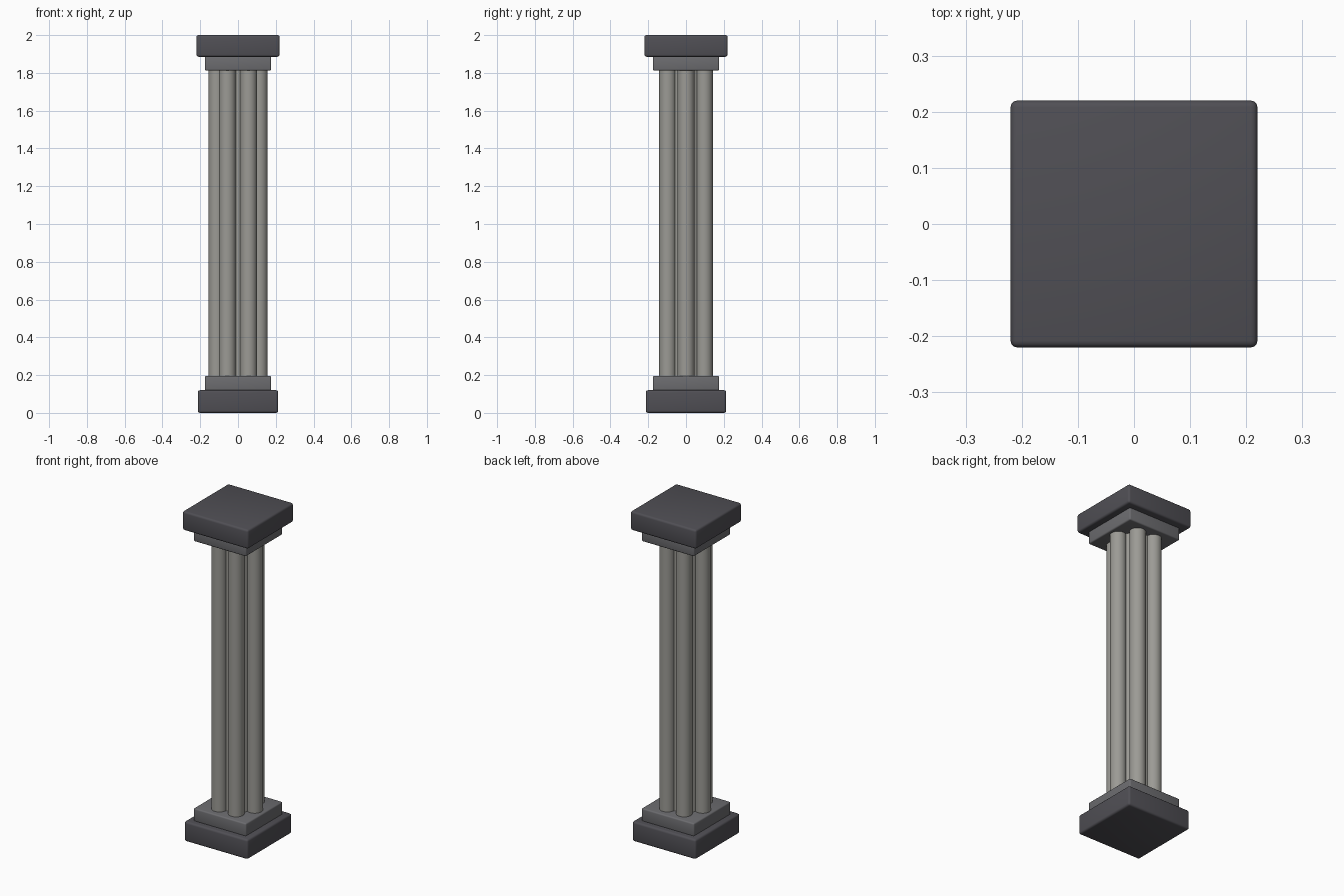
import bpy, math

if "Cube" in bpy.data.objects:
    bpy.data.objects.remove(bpy.data.objects["Cube"])


def material(name, rgb):
    m = bpy.data.materials.new(name)
    m.diffuse_color = (*rgb, 1)
    m.use_nodes = True
    m.node_tree.nodes["Principled BSDF"].inputs["Base Color"].default_value = m.diffuse_color
    return m


dark = material("dark_stone", (0.08, 0.078, 0.09))
mid = material("mid_stone", (0.15, 0.15, 0.16))
pale = material("pale_stone", (0.33, 0.325, 0.30))


def finish(obj, name, mat):
    obj.name = name
    obj.data.materials.append(mat)
    bpy.ops.object.shade_smooth_by_angle(angle=math.radians(35))


def slab(name, half, z0, z1, bevel, mat):
    bpy.ops.mesh.primitive_cube_add(size=1, location=(0, 0, (z0 + z1) / 2))
    obj = bpy.context.object
    obj.scale = (2 * half, 2 * half, z1 - z0)
    bpy.ops.object.transform_apply(location=False, rotation=False, scale=True)
    mod = obj.modifiers.new("rounded_edges", 'BEVEL')
    mod.width = bevel
    mod.segments = 3
    bpy.ops.object.modifier_apply(modifier=mod.name)
    finish(obj, name, mat)


def shaft(name, x, y, radius, z0=0.185, z1=1.82):
    bpy.ops.mesh.primitive_cylinder_add(vertices=32, radius=radius, depth=z1 - z0,
                                        location=(x, y, (z0 + z1) / 2))
    finish(bpy.context.object, name, pale)


# Stepped base
slab("base_plinth", 0.213, 0, 0.12, 0.012, dark)
slab("base_step", 0.176, 0.115, 0.195, 0.008, mid)

# Central core ringed by six slender shafts
shaft("core_shaft", 0, 0, 0.10)
for i in range(6):
    a = i * math.pi / 3
    shaft(f"outer_shaft_{i + 1}", 0.112 * math.cos(a), 0.112 * math.sin(a), 0.045)

# Stepped capital
slab("capital_step", 0.176, 1.812, 1.89, 0.008, mid)
slab("capital_slab", 0.22, 1.885, 2.0, 0.012, dark)
